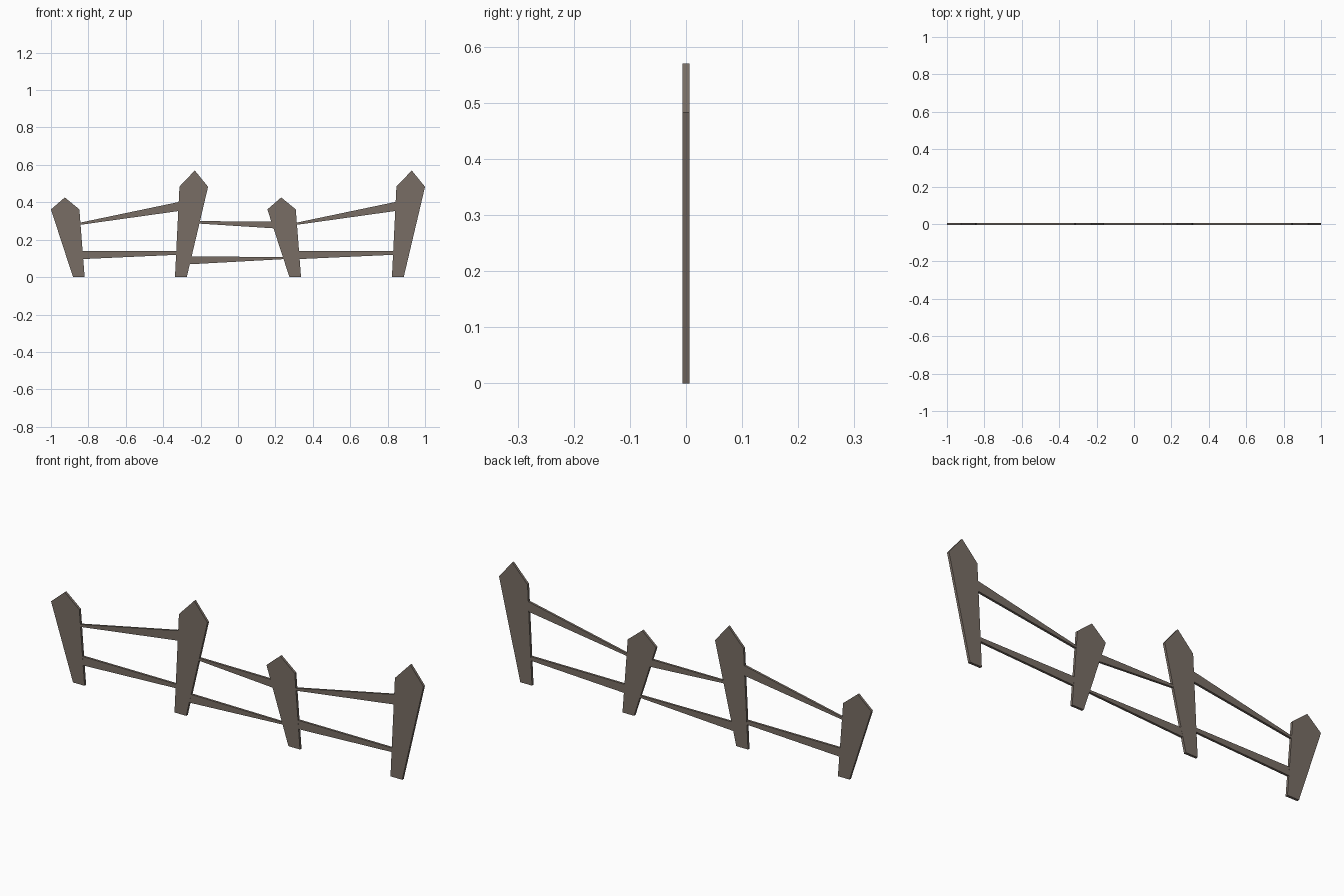
import bpy, bmesh

if "Cube" in bpy.data.objects:
    bpy.data.objects.remove(bpy.data.objects["Cube"])

wood = bpy.data.materials.new("weathered_wood")
wood.diffuse_color = (0.19, 0.155, 0.13, 1)
wood.use_nodes = True
wood.node_tree.nodes["Principled BSDF"].inputs["Base Color"].default_value = wood.diffuse_color


def plank(name, outline, half, dx=0.0):
    """Extrude an (x, z) outline evenly to both sides of y = 0."""
    bm = bmesh.new()
    face = bm.faces.new([bm.verts.new((x + dx, -half, z)) for x, z in outline])
    new = bmesh.ops.extrude_face_region(bm, geom=[face])["geom"]
    bmesh.ops.translate(bm, vec=(0, 2 * half, 0),
                        verts=[v for v in new if isinstance(v, bmesh.types.BMVert)])
    bmesh.ops.recalc_face_normals(bm, faces=bm.faces)
    me = bpy.data.meshes.new(name)
    bm.to_mesh(me)
    bm.free()
    me.materials.append(wood)
    ob = bpy.data.objects.new(name, me)
    bpy.context.collection.objects.link(ob)


POST, RAIL = 0.006, 0.0055   # half thicknesses
STEP = 1.157                 # the short/tall pair repeats along x

short = [(-0.882, 0), (-0.82, 0), (-0.848, 0.362), (-0.926, 0.426), (-1.0, 0.362)]
tall = [(-0.337, 0), (-0.274, 0), (-0.16, 0.483), (-0.231, 0.57), (-0.313, 0.484)]
upper = [(-0.855, 0.278), (-0.305, 0.355), (-0.305, 0.404), (-0.855, 0.289)]
lower = [(-0.84, 0.096), (-0.31, 0.12), (-0.31, 0.139), (-0.84, 0.139)]

# pickets and the outer spans
for side, dx in (("left", 0), ("right", STEP)):
    plank("short_picket_" + side, short, POST, dx)
    plank("tall_picket_" + side, tall, POST, dx + (0.003 if dx else 0))
    plank("upper_rail_" + side, upper, RAIL, dx)
    plank("lower_rail_" + side, lower, RAIL, dx)

# middle span
plank("upper_rail_middle", [(-0.22, 0.287), (0.205, 0.26), (0.205, 0.298), (-0.22, 0.299)], RAIL)
plank("lower_rail_middle", [(-0.27, 0.068), (0.26, 0.097), (0.26, 0.107), (-0.27, 0.111)], RAIL)
